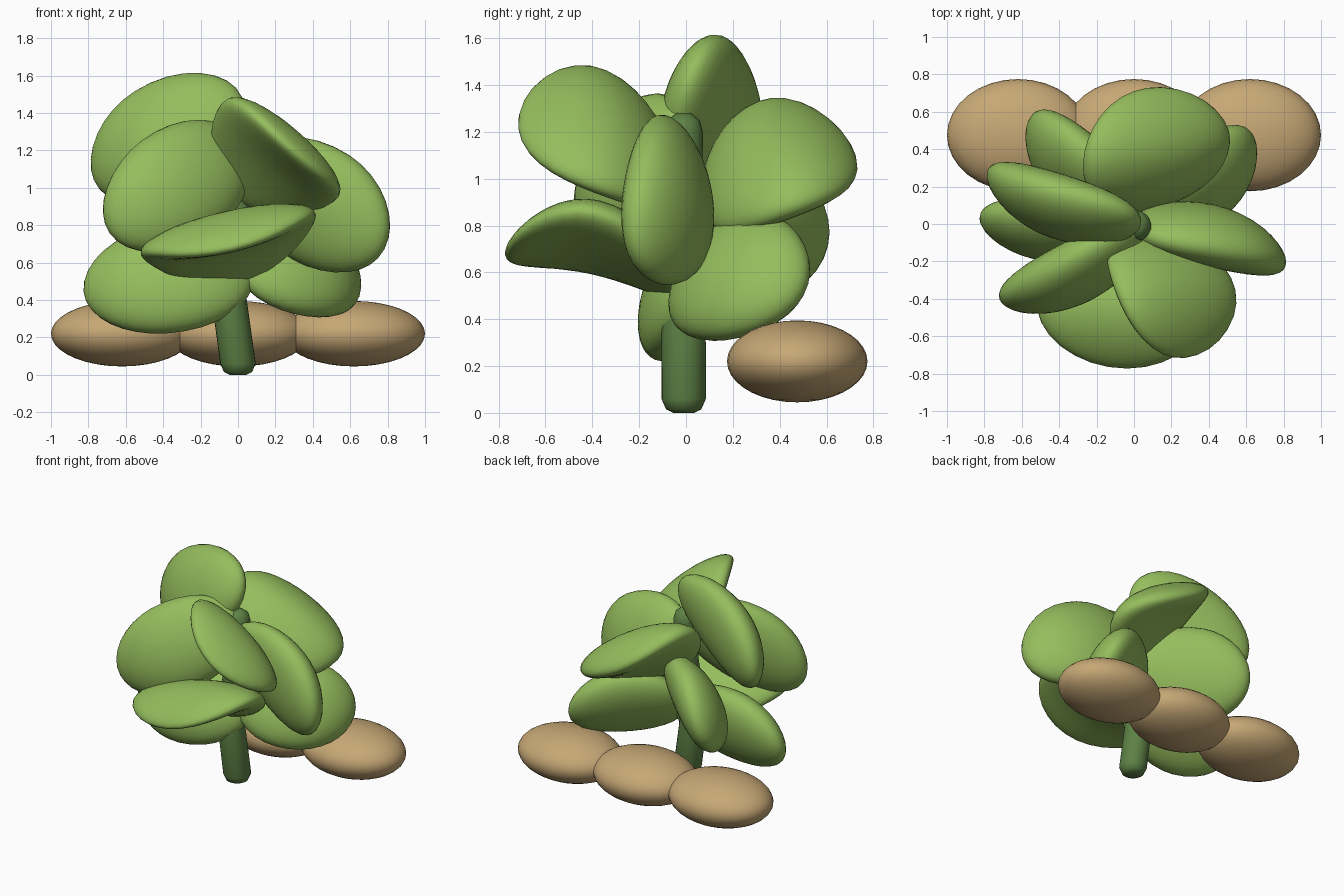
import bpy
import bmesh
import math
from mathutils import Vector

cube = bpy.data.objects.get("Cube")
if cube:
    bpy.data.objects.remove(cube, do_unlink=True)


def make_material(name, rgb):
    mat = bpy.data.materials.new(name)
    mat.use_nodes = True
    colour = (*rgb, 1.0)
    mat.diffuse_color = colour
    mat.node_tree.nodes["Principled BSDF"].inputs["Base Color"].default_value = colour
    return mat


leaf_green = make_material("leaf green", (0.30, 0.51, 0.11))
stem_green = make_material("stem green", (0.11, 0.22, 0.06))
stone_tan = make_material("stone tan", (0.57, 0.39, 0.18))


def add_object(name, bm, mat):
    bmesh.ops.recalc_face_normals(bm, faces=bm.faces)
    for face in bm.faces:
        face.smooth = True
    mesh = bpy.data.meshes.new(name)
    bm.to_mesh(mesh)
    bm.free()
    mesh.materials.append(mat)
    obj = bpy.data.objects.new(name, mesh)
    bpy.context.collection.objects.link(obj)
    return obj


def add_leaf(name, centre, outward, normal, length, width, droop=0.06, thick=0.155, flare=-0.06):
    """Thick arched leaf that runs further in towards the stem than out to its tip."""
    u = Vector(outward).normalized()
    n = Vector(normal)
    n = (n - u * n.dot(u)).normalized()
    w = n.cross(u)
    bm = bmesh.new()
    bmesh.ops.create_uvsphere(bm, u_segments=32, v_segments=20, radius=1)
    for v in bm.verts:
        a, b, c = v.co
        side = b * width * (1 + flare * a)
        lift = c * thick + droop * (0.35 - a * a)
        reach = a * length * (1.18 if a < 0 else 1)
        v.co = Vector(centre) + u * reach + w * side + n * lift
    return add_object(name, bm, leaf_green)


# Leaves: centre, outward direction, upper-face normal, half length, half width
add_leaf("leaf_top_left", (-0.42, 0.12, 1.25), (-0.80, 0.24, -0.46), (-0.38, -0.86, 0.25), 0.43, 0.31)
add_leaf("leaf_top_front", (0.19, -0.36, 1.16), (0.37, -0.83, 0.33), (0.46, 0.63, 0.60), 0.36, 0.40, 0.13, 0.12, 0.06)
add_leaf("leaf_top_back", (0.10, 0.40, 1.05), (0.05, 0.92, 0.34), (0.50, -0.36, 0.77), 0.32, 0.45, 0.12, 0.14, 0.0)
add_leaf("leaf_middle_right", (0.44, -0.09, 0.89), (0.78, -0.17, -0.47), (0.26, 0.93, 0.20), 0.42, 0.33)
add_leaf("leaf_middle_left", (-0.35, -0.26, 0.99), (-0.75, -0.42, -0.52), (0.35, -0.80, 0.23), 0.43, 0.31, 0.05)
add_leaf("leaf_lower_front", (-0.04, -0.40, 0.70), (-0.05, -0.95, 0.22), (-0.22, 0.22, 0.95), 0.36, 0.48, 0.15, 0.12, 0.06)
add_leaf("leaf_lower_left", (-0.41, -0.01, 0.50), (-0.96, 0.02, -0.10), (-0.10, -0.90, 0.33), 0.42, 0.30, 0.05)
add_leaf("leaf_lower_right", (0.36, 0.235, 0.57), (0.77, 0.60, -0.06), (0.60, -0.58, 0.52), 0.37, 0.31)
add_leaf("leaf_lower_back", (-0.30, 0.31, 0.75), (-0.70, 0.60, -0.15), (-0.56, -0.70, 0.42), 0.37, 0.33)

# Stem: rounded tube leaning left, then back to centre (x, z, radius)
profile = [(0.0, 0.0, 0.045), (0.0, 0.015, 0.075), (0.0, 0.06, 0.095),
           (-0.05, 0.42, 0.094), (-0.05, 0.55, 0.088), (0.0, 0.9, 0.08),
           (0.01, 1.2, 0.082), (0.01, 1.25, 0.068), (0.01, 1.28, 0.03)]
bm = bmesh.new()
sides = 24
rings = []
for x, z, r in profile:
    angles = [math.tau * i / sides for i in range(sides)]
    rings.append([bm.verts.new((x + r * math.cos(t), r * math.sin(t) - 0.01, z)) for t in angles])
for low, high in zip(rings, rings[1:]):
    for i in range(sides):
        j = (i + 1) % sides
        bm.faces.new((low[i], low[j], high[j], high[i]))
bm.faces.new(rings[0])
bm.faces.new(rings[-1])
add_object("stem", bm, stem_green)

# Row of flattened stones behind the stem
for name, x in (("stone_right", -0.62), ("stone_middle", 0.0), ("stone_left", 0.62)):
    bm = bmesh.new()
    bmesh.ops.create_uvsphere(bm, u_segments=32, v_segments=18, radius=1)
    for v in bm.verts:
        v.co = Vector((x + v.co.x * 0.38, 0.475 + v.co.y * 0.30, 0.22 + v.co.z * 0.175))
    add_object(name, bm, stone_tan)
